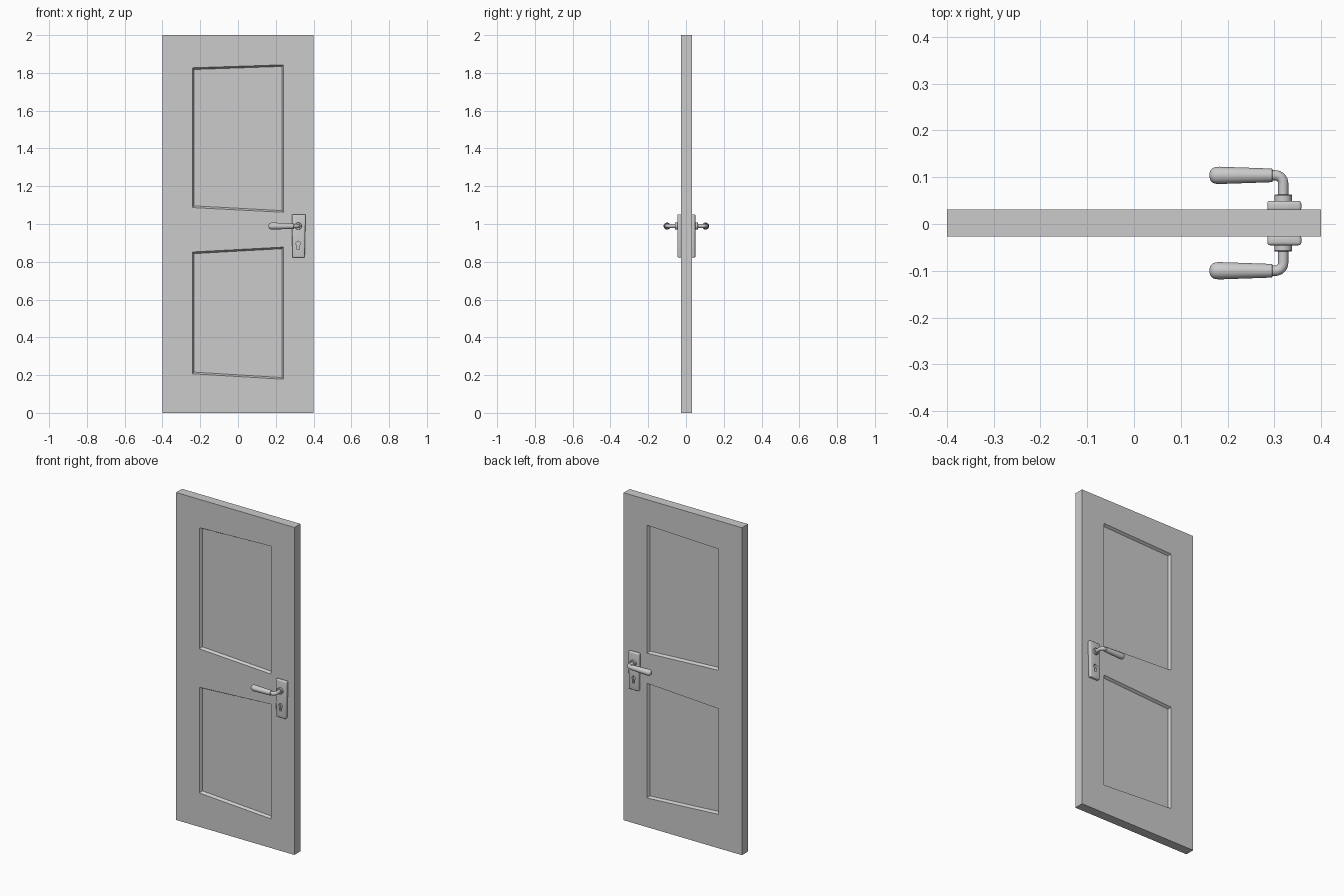
import bpy, bmesh, math
from mathutils import Vector

if "Cube" in bpy.data.objects:
    bpy.data.objects.remove(bpy.data.objects["Cube"])

MID = 0.002         # centre plane of the door
HALF = 0.029        # half the door thickness
HX, HZ = 0.319, 0.989   # handle axis

grey = bpy.data.materials.new("light grey")
grey.use_nodes = True
colour = (0.6, 0.6, 0.6, 1)
grey.diffuse_color = colour
grey.node_tree.nodes["Principled BSDF"].inputs["Base Color"].default_value = colour


def loft(name, rings):
    """Closed solid skinned through rings with equal point counts."""
    bm = bmesh.new()
    loops = [[bm.verts.new(p) for p in ring] for ring in rings]
    n = len(loops[0])
    for a, b in zip(loops, loops[1:]):
        for i in range(n):
            j = (i + 1) % n
            bm.faces.new((a[i], a[j], b[j], b[i]))
    bm.faces.new(loops[0])
    bm.faces.new(loops[-1])
    bmesh.ops.recalc_face_normals(bm, faces=bm.faces)
    mesh = bpy.data.meshes.new(name)
    bm.to_mesh(mesh)
    bm.free()
    mesh.materials.append(grey)
    obj = bpy.data.objects.new(name, mesh)
    bpy.context.collection.objects.link(obj)
    return obj


def outline(points, y):
    return [(x, y, z) for x, z in points]


def apply(obj, mod):
    bpy.context.view_layer.objects.active = obj
    bpy.ops.object.modifier_apply(modifier=mod.name)


def cut(obj, cutter):
    mod = obj.modifiers.new("cut", "BOOLEAN")
    mod.operation = "DIFFERENCE"
    mod.solver = "EXACT"
    mod.object = cutter
    apply(obj, mod)
    bpy.data.objects.remove(cutter)


def smooth(obj, degrees=35):
    bpy.ops.object.select_all(action="DESELECT")
    obj.select_set(True)
    bpy.context.view_layer.objects.active = obj
    bpy.ops.object.shade_smooth_by_angle(angle=math.radians(degrees))


def panel(inset, left_low, left_high, right_low, right_high):
    """Panel outline with slanted top and bottom edges."""
    x = 0.242 - inset
    return [(-x, left_low + inset), (x, right_low + inset),
            (x, right_high - inset), (-x, left_high - inset)]


def tube(path, radii, steps=24):
    """Round cross-sections along a path lying in a horizontal plane."""
    rings = []
    for i, p in enumerate(path):
        a, b = path[max(i - 1, 0)], path[min(i + 1, len(path) - 1)]
        side = (b - a).normalized().cross(Vector((0, 0, 1)))
        ring = []
        for k in range(steps):
            t = math.tau * k / steps
            ring.append(p + radii[i] * (math.cos(t) * side + math.sin(t) * Vector((0, 0, 1))))
        rings.append(ring)
    return rings


# Door slab
slab = [(-0.4, 0), (0.4, 0), (0.4, 2), (-0.4, 2)]
door = loft("door_slab", [outline(slab, MID - HALF), outline(slab, MID + HALF)])

for side, label in ((-1, "front"), (1, "back")):
    def depth(d):
        return MID + side * d

    # Recessed panels with sloping reveals
    for heights in ((1.087, 1.827, 1.062, 1.843), (0.207, 0.852, 0.178, 0.878)):
        cutter = loft("panel_cutter", [outline(panel(-0.009, *heights), depth(HALF + 0.016)),
                                       outline(panel(0.009, *heights), depth(HALF - 0.016))])
        cut(door, cutter)

    # Lock plate, slightly narrower at the foot
    plate_shape = [(HX - 0.031, 0.822), (HX + 0.034, 0.822),
                   (HX + 0.039, 1.051), (HX - 0.034, 1.051)]
    plate = loft(label + "_lock_plate", [outline(plate_shape, depth(HALF - 0.003)),
                                         outline(plate_shape, depth(HALF + 0.0185))])
    bevel = plate.modifiers.new("bevel", "BEVEL")
    bevel.width = 0.006
    bevel.segments = 3
    apply(plate, bevel)

    # Keyhole
    kz = 0.897
    hole = [(HX + 0.012 * math.cos(t), kz + 0.012 * math.sin(t))
            for t in (math.radians(-55 + 290 * k / 16) for k in range(17))]
    hole += [(HX - 0.007, 0.864), (HX + 0.007, 0.864)]
    cut(plate, loft("keyhole_cutter", [outline(hole, depth(HALF + 0.004)),
                                       outline(hole, depth(HALF + 0.03))]))
    smooth(plate)

    # Collar round the handle shaft
    collar = [(HALF + 0.015, 0.019), (0.059, 0.019), (0.061, 0.0175)]
    smooth(loft(label + "_collar", tube([Vector((HX, depth(d), HZ)) for d, r in collar],
                                        [r for d, r in collar])))

    # Bent neck
    reach, bend = 0.102, 0.017
    neck = [Vector((HX, depth(0.055), HZ))]
    for k in range(9):
        t = math.pi / 2 * k / 8
        neck.append(Vector((HX - bend + bend * math.cos(t),
                            depth(reach - bend + bend * math.sin(t)), HZ)))
    neck.append(Vector((0.285, depth(reach), HZ)))
    smooth(loft(label + "_handle_neck", tube(neck, [0.011] * len(neck))))

    # Swelling grip with a rounded end
    grip = [(0.296, 0.0135), (0.295, 0.0145), (0.26, 0.0158), (0.22, 0.0172), (0.182, 0.0185),
            (0.174, 0.0178), (0.168, 0.0155), (0.164, 0.0115), (0.162, 0.006)]
    smooth(loft(label + "_handle_grip", tube([Vector((x, depth(reach), HZ)) for x, r in grip],
                                             [r for x, r in grip])))
